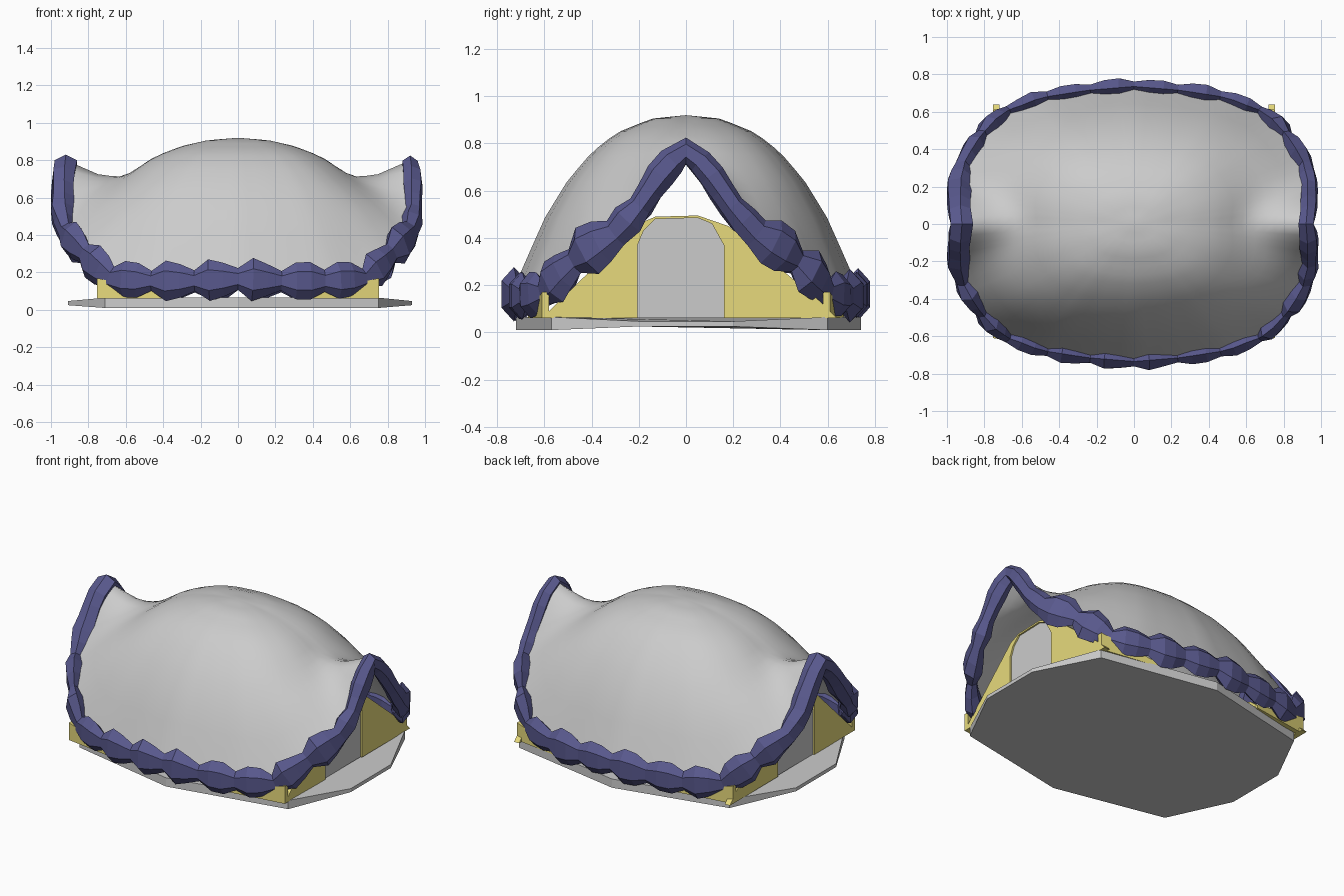
import bpy, bmesh, math, random
from mathutils import Vector

if "Cube" in bpy.data.objects:
    bpy.data.objects.remove(bpy.data.objects["Cube"])

random.seed(4)


def material(name, rgb):
    m = bpy.data.materials.new(name)
    m.diffuse_color = (*rgb, 1)
    m.use_nodes = True
    m.node_tree.nodes["Principled BSDF"].inputs["Base Color"].default_value = m.diffuse_color
    return m


BLUE = material("dark_blue", (0.10, 0.10, 0.27))
YELLOW = material("straw_yellow", (0.8, 0.7, 0.2))


def make(name, verts, faces, mat=None):
    me = bpy.data.meshes.new(name)
    me.from_pydata([tuple(v) for v in verts], [], faces)
    bm = bmesh.new()
    bm.from_mesh(me)
    bmesh.ops.recalc_face_normals(bm, faces=bm.faces)
    bm.to_mesh(me)
    bm.free()
    ob = bpy.data.objects.new(name, me)
    bpy.context.collection.objects.link(ob)
    if mat:
        me.materials.append(mat)
    return ob


def prism(name, bottom, top, mat=None):
    n = len(bottom)
    faces = [tuple(range(n))[::-1], tuple(range(n, 2 * n))]
    faces += [(i, (i + 1) % n, n + (i + 1) % n, n + i) for i in range(n)]
    return make(name, list(bottom) + list(top), faces, mat)


def interp(table, s):
    for (a, za), (b, zb) in zip(table, table[1:]):
        if s <= b:
            return za + (zb - za) * (s - a) / (b - a)
    return table[-1][1]


# Eave line: one quadrant mirrored into a closed loop, resampled evenly
quad = [(.92, 0, .77), (.935, .08, .71), (.94, .2, .53), (.92, .3, .42), (.87, .4, .36),
        (.79, .51, .27), (.68, .6, .17), (.5, .675, .155), (.25, .715, .155), (0, .735, .165)]
loop = [Vector(p) for p in quad]
loop += [Vector((-x, y, z)) for x, y, z in quad[-2::-1]]
loop += [Vector((x, -y, z)) for x, y, z in [tuple(v) for v in loop][-2:0:-1]]
lengths = [(loop[(i + 1) % len(loop)] - p).length for i, p in enumerate(loop)]


def at(t):
    d = (t % 1.0) * sum(lengths)
    for i, l in enumerate(lengths):
        if d <= l:
            return loop[i].lerp(loop[(i + 1) % len(loop)], d / l)
        d -= l
    return loop[0].copy()


N = 84
path = [at(i / N) for i in range(N)]

# Roof: dome whose ends sweep up into two gable openings
side = [(0, .92), (.2, .905), (.4, .845), (.54, .765), (.68, .645), (.81, .49), (.92, .31), (1, .17)]
end = [(0, .92), (.16, .908), (.32, .877), (.48, .82), (.6, .745), (.67, .712), (.8, .72), (.9, .76), (1, .8)]
rings = 16
verts, faces = [(0, 0, .92)], []
for r in range(1, rings + 1):
    s = r / rings
    for p in path:
        w = (p.z - .165) / .605
        verts.append((p.x * s, p.y * s, interp(side, s) * (1 - w) + interp(end, s) * w))
for i in range(N):
    j = (i + 1) % N
    faces.append((0, 1 + i, 1 + j))
    for r in range(rings - 1):
        a, b = 1 + r * N, 1 + (r + 1) * N
        faces.append((a + i, b + i, b + j, a + j))
roof = make("roof", verts, faces)
for f in roof.data.polygons:
    f.use_smooth = True

# Lumpy low-poly trim along the eaves
SIDES = 6
verts, faces = [], []
for i, p in enumerate(path):
    tan = (path[(i + 1) % N] - path[i - 1]).normalized()
    out = Vector((p.x / .85, p.y / .6, 0))
    out = (out - tan * out.dot(tan)).normalized()
    up = tan.cross(out)
    if up.z < 0:
        up = -up
    gable = min(1, max(0, (p.z - .36) / .15))
    f = (.55, 1.0, .9)[i % 3] * (1 - gable) + gable * .9
    f *= random.uniform(.88, 1.12)
    rh = (.055 + (.02 * gable if p.x < 0 else 0)) * f
    rv = (.105 - .04 * gable) * f
    for k in range(SIDES):
        a = math.tau * k / SIDES + math.pi / 6
        v = p + out * (math.cos(a) * rh) + up * (math.sin(a) * rv)
        v.x = max(-1, min(1, v.x))
        v.z = max(0, v.z)
        verts.append(v)
    j = (i + 1) % N
    for k in range(SIDES):
        m = (k + 1) % SIDES
        faces.append((i * SIDES + k, i * SIDES + m, j * SIDES + m, j * SIDES + k))
make("eave_trim", verts, faces, BLUE)

# End walls with an arched doorway, door panel, and low returns under the eaves
outer = [(-.61, .06), (-.56, .11), (-.2, .46), (-.13, .49), (.05, .495), (.18, .45), (.57, .13), (.64, .06)]
door = [(.16, .06), (.16, .37), (.11, .46), (.05, .485), (-.13, .48), (-.18, .43), (-.205, .37), (-.205, .06)]
for sx, label in ((1, "right"), (-1, "left")):
    ring = outer + door
    prism(label + "_end_wall", [(sx * .72, y, z) for y, z in ring],
          [(sx * .755, y, z) for y, z in ring], YELLOW)
    prism(label + "_door", [(sx * .735, y, z) for y, z in door],
          [(sx * .745, y, z) for y, z in door])
    for sy, where in ((-1, "front"), (1, "back")):
        plan = [(.755, .58), (.755, .61), (.36, .67), (.36, .64)]
        heights = (.17, .17, .08, .08)
        prism(f"{label}_{where}_wall_return", [(sx * x, sy * y, .06) for x, y in plan],
              [(sx * x, sy * y, h) for (x, y), h in zip(plan, heights)], YELLOW)

# Base slab: ten-sided, thinner at its two ends
plan = [(.93, -.2), (.93, .2), (.75, .6), (.0, .74), (-.71, .58), (-.91, .2),
        (-.91, -.2), (-.71, -.57), (0, -.72), (.75, -.57)]
prism("base_slab", [(x, y, .025 if abs(x) > .8 else .01) for x, y in plan],
      [(x, y, .047 if abs(x) > .8 else .065) for x, y in plan])
